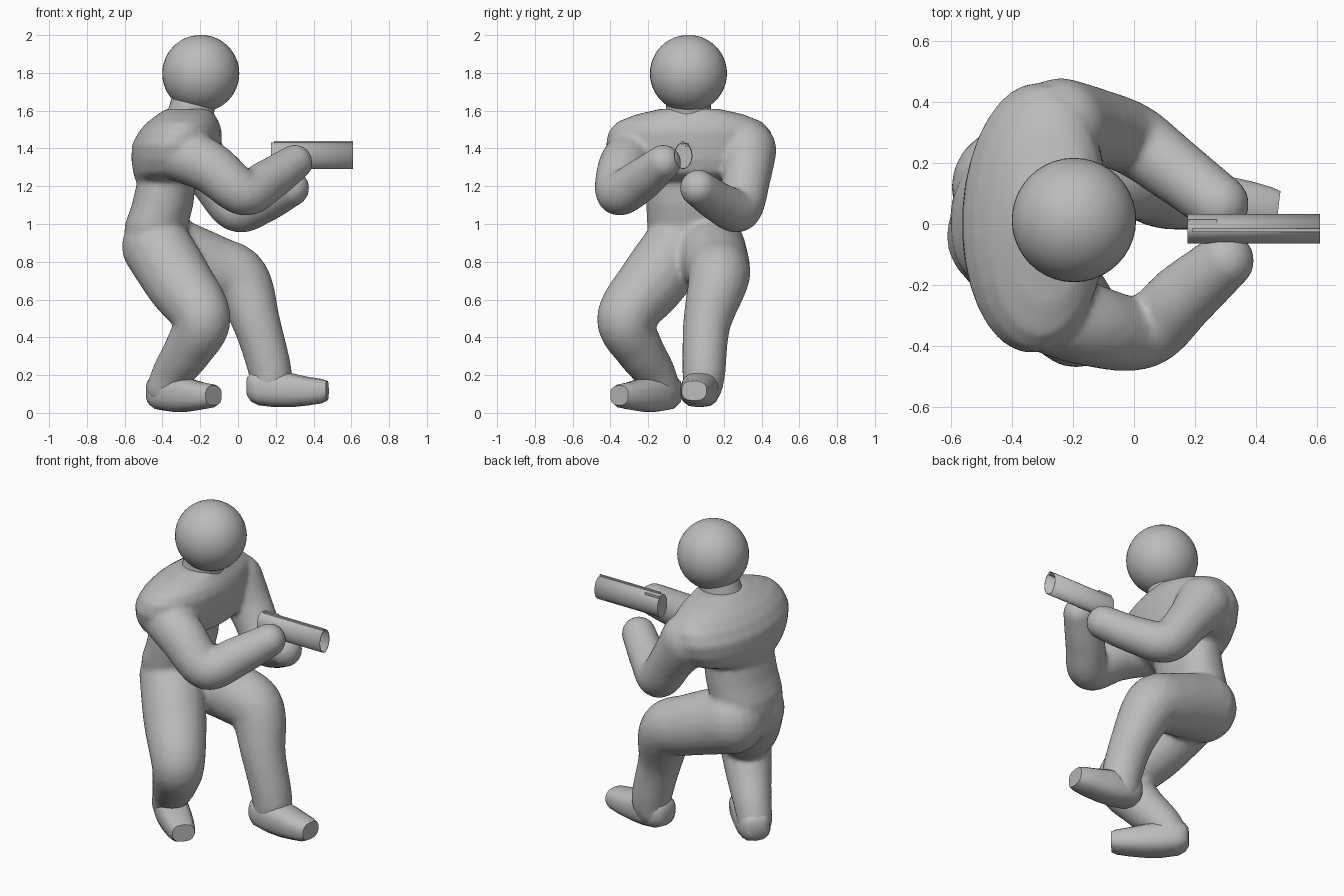
import bpy, bmesh, math
from mathutils import Vector, Matrix

if "Cube" in bpy.data.objects:
    bpy.data.objects.remove(bpy.data.objects["Cube"])

grey = bpy.data.materials.new("plain grey")
grey.diffuse_color = (0.5, 0.5, 0.5, 1)
grey.use_nodes = True
grey.node_tree.nodes["Principled BSDF"].inputs["Base Color"].default_value = grey.diffuse_color


def finish(name, bm, angle=None):
    bmesh.ops.recalc_face_normals(bm, faces=bm.faces)
    me = bpy.data.meshes.new(name)
    bm.to_mesh(me)
    bm.free()
    me.materials.append(grey)
    ob = bpy.data.objects.new(name, me)
    bpy.context.collection.objects.link(ob)
    me.shade_smooth()
    if angle:
        bpy.ops.object.select_all(action='DESELECT')
        ob.select_set(True)
        bpy.context.view_layer.objects.active = ob
        bpy.ops.object.shade_smooth_by_angle(angle=math.radians(angle))
    return ob


def ellipse(c, u, v, n, power=1.0):
    """Closed ring round c; power below 1 makes it boxier."""
    ring = []
    for i in range(n):
        a = 2 * math.pi * (i + 0.5) / n
        cu, sv = math.cos(a), math.sin(a)
        ring.append(Vector(c) + Vector(u) * math.copysign(abs(cu) ** power, cu)
                    + Vector(v) * math.copysign(abs(sv) ** power, sv))
    return ring


def loft(bm, rings, cap_start=True, cap_end=True):
    vs = [[bm.verts.new(p) for p in r] for r in rings]
    n = len(vs[0])
    for a, b in zip(vs, vs[1:]):
        for i in range(n):
            bm.faces.new((a[i], a[(i + 1) % n], b[(i + 1) % n], b[i]))
    if cap_start:
        bm.faces.new(vs[0])
    if cap_end:
        bm.faces.new(vs[-1])


def limb(bm, pts, steps=8):
    """Rounded limb: closely spaced balls along a smooth path of (x, y, z, radius)."""
    p = [Vector(q) for q in pts]
    p = [2 * p[0] - p[1]] + p + [2 * p[-1] - p[-2]]
    path = [p[-2]]
    for a, b, c, d in zip(p, p[1:], p[2:], p[3:]):
        for k in range(steps):
            t = k / steps
            path.append(0.5 * (2 * b + (c - a) * t + (2 * a - 5 * b + 4 * c - d) * t * t
                               + (3 * b - a - 3 * c + d) * t ** 3))
    for q in path:
        bmesh.ops.create_uvsphere(bm, u_segments=20, v_segments=12, radius=q[3],
                                  matrix=Matrix.Translation(q[:3]))


# Body: torso loft of (centre x, z, x radius, y radius), with limbs merged in
bm = bmesh.new()
torso = [(-0.43, 0.82, .15, .18), (-0.435, 0.92, .17, .215), (-0.43, 1.0, .168, .225),
         (-0.40, 1.1, .163, .228), (-0.378, 1.225, .155, .23), (-0.357, 1.24, .19, .29),
         (-0.335, 1.27, .22, .37), (-0.33, 1.34, .235, .42), (-0.325, 1.42, .237, .445),
         (-0.305, 1.49, .22, .43), (-0.29, 1.54, .19, .385), (-0.275, 1.58, .15, .285),
         (-0.26, 1.61, .12, .15)]
loft(bm, [ellipse((x, 0.02, z), (rx, 0.02, 0), (0, ry, 0), 32, 0.88 if z < 1.23 else 0.98)
          for x, z, rx, ry in torso])
# arms
limb(bm, [(-0.35, -0.25, 1.39, .15), (-0.15, -0.33, 1.30, .137),
          (0.03, -0.355, 1.165, .12), (0.16, -0.24, 1.23, .113), (0.30, -0.12, 1.325, .095)])
limb(bm, [(-0.24, 0.322, 1.39, .158), (-0.14, 0.32, 1.25, .13),
          (-0.01, 0.28, 1.08, .12), (0.13, 0.18, 1.11, .108), (0.28, 0.065, 1.19, .098)])
# legs
limb(bm, [(-0.43, -0.04, 0.88, .185), (-0.31, -0.18, 0.69, .18), (-0.19, -0.32, 0.50, .152),
          (-0.26, -0.25, 0.34, .13), (-0.34, -0.17, 0.22, .11), (-0.385, -0.13, 0.13, .1)])
limb(bm, [(-0.40, 0.12, 0.86, .20), (-0.14, 0.165, 0.77, .175), (0.01, 0.17, 0.70, .16),
          (0.10, 0.11, 0.47, .127), (0.17, 0.095, 0.22, .115), (0.165, 0.09, 0.14, .103)])
body = finish("body", bm)
remesh = body.modifiers.new("merge", 'REMESH')
remesh.mode = 'VOXEL'
remesh.voxel_size = 0.016
remesh.use_smooth_shade = True
soften = body.modifiers.new("soften", 'SMOOTH')
soften.factor = 0.5
soften.iterations = 3

# Feet: sections of (distance along foot, half width, bottom, top)
SHOE = [(0.0, .05, .06, .16), (.02, .08, .03, .185), (.06, .098, .01, .195), (.15, .105, .0, .19),
        (.24, .10, .0, .18), (.33, .092, .01, .16), (.40, .08, .02, .15), (.43, .07, .035, .14)]


def foot(name, heel, angle, lift, width, length):
    d = Vector((math.cos(angle), math.sin(angle), 0))
    side = Vector((-d.y, d.x, 0))
    bm = bmesh.new()
    loft(bm, [ellipse(Vector(heel) + d * t * length + Vector((0, 0, (lo + hi) / 2 + lift)),
                      side * w * width, (0, 0, (hi - lo) / 2), 14, 0.75)
              for t, w, lo, hi in SHOE])
    finish(name, bm, 40)


foot("right_foot", (-0.455, -0.06, 0.0), math.radians(-42), 0.005, 0.92, 1.02)
foot("left_foot", (0.05, 0.095, 0.0), math.radians(-7), 0.03, 0.95, 0.99)

# Head
bm = bmesh.new()
bmesh.ops.create_uvsphere(bm, u_segments=40, v_segments=24, radius=0.204,
                          matrix=Matrix.Translation((-0.197, 0.013, 1.797)))
finish("head", bm)

# Neck collar, tilted forward
bm = bmesh.new()
bmesh.ops.create_cone(bm, cap_ends=True, segments=32, radius1=.125, radius2=.115, depth=0.12,
                      matrix=Matrix.Translation((-0.245, 0.013, 1.605))
                      @ Matrix.Rotation(math.radians(13), 4, 'Y'))
finish("neck", bm, 40)

# Handheld tube: oval, closed at the back and open at the muzzle
bm = bmesh.new()
loft(bm, [ellipse((x, -0.015, 1.362), (0, .049, 0), (0, 0, .071), 20) for x in (0.175, 0.61)],
     cap_end=False)
tube = finish("blaster_tube", bm, 40)
wall = tube.modifiers.new("wall", 'SOLIDIFY')
wall.thickness = 0.005
wall.offset = -1

# Top rail and rear sight on the tube
for name, c, s in (("top_rail", (0.40, -0.02, 1.43), (0.42, 0.012, 0.02)),
                   ("rear_sight", (0.225, 0.005, 1.42), (0.095, 0.02, 0.02))):
    bm = bmesh.new()
    bmesh.ops.create_cube(bm, size=1, matrix=Matrix.Translation(c) @ Matrix.Diagonal((*s, 1)))
    finish(name, bm, 30)
